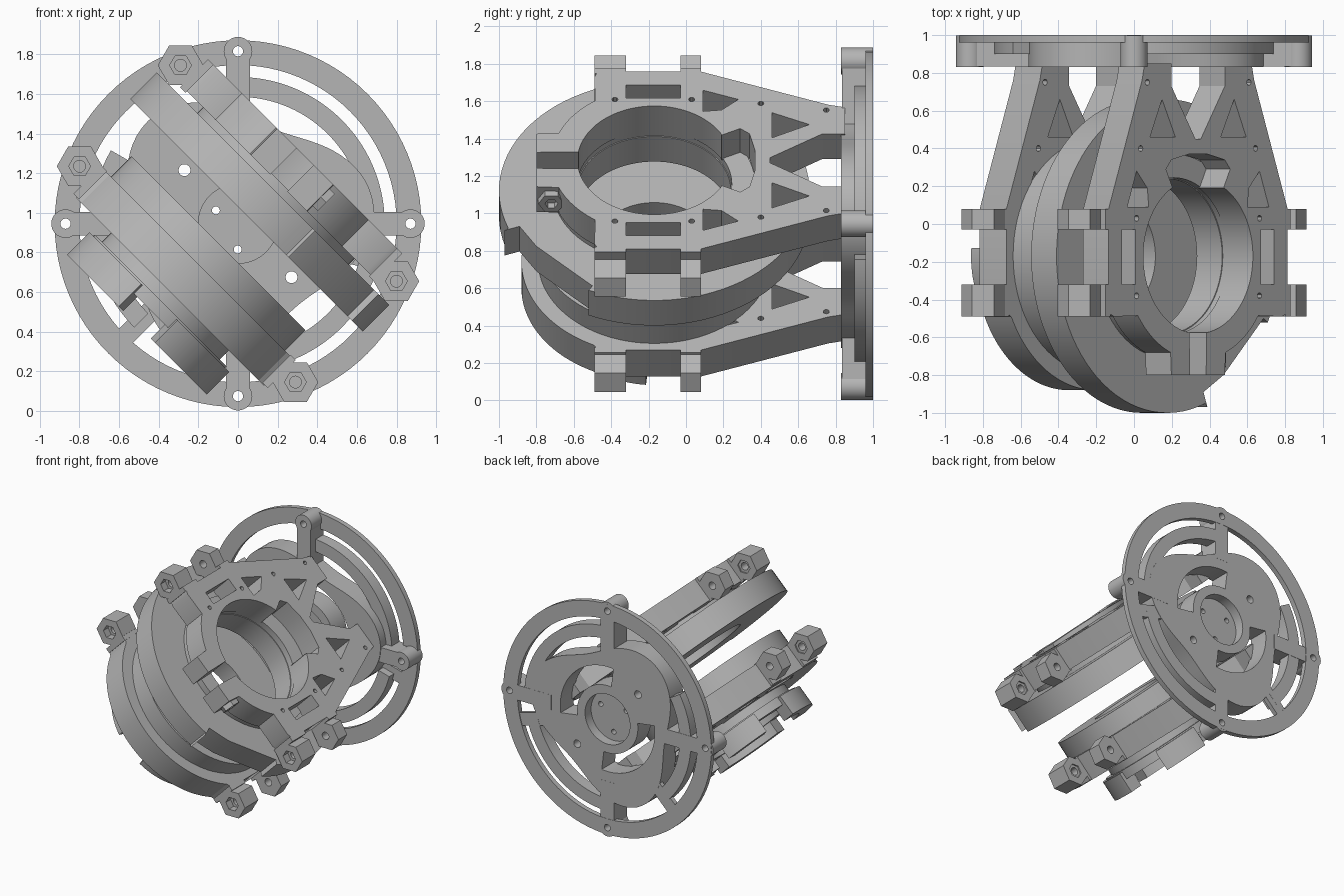
import bpy
from math import cos, sin, radians, pi, sqrt
from mathutils import Matrix, Vector

cube = bpy.data.objects.get("Cube")
if cube:
    bpy.data.objects.remove(cube)

grey = bpy.data.materials.new("plain_grey")
grey.use_nodes = True
grey.diffuse_color = (0.46, 0.46, 0.46, 1)
grey.node_tree.nodes["Principled BSDF"].inputs["Base Color"].default_value = (0.46, 0.46, 0.46, 1)

MID = Vector((0, 0, 0.945))
X, Y, Z = Vector((1, 0, 0)), Vector((0, 1, 0)), Vector((0, 0, 1))
U, N = (X - Z) / sqrt(2), (X + Z) / sqrt(2)
AXIS_Y = -0.17     # centre line of the bore


def frame(a, b, c):
    m = Matrix((a, b, c)).transposed().to_4x4()
    m.translation = MID
    return m


PLATE = frame(U, Y, N)      # sloped plates, drawn in (u, y)
BASE = frame(X, Z, -Y)      # base, drawn in (x, z)
CROSS = frame(Y, N, U)      # clamp bolts, drawn in (y, n)


def arc(r, a0=0, a1=360, cx=0, cy=0, n=64):
    count = n if a1 - a0 >= 360 else n + 1
    return [(cx + r * cos(radians(a0 + (a1 - a0) * i / n)),
             cy + r * sin(radians(a0 + (a1 - a0) * i / n))) for i in range(count)]


def bore(r, a0=0, a1=360):
    return arc(r, a0, a1, 0, AXIS_Y, 80)


def band(r0, r1, a0, a1, cy=0):
    return arc(r1, a0, a1, 0, cy) + arc(r0, a0, a1, 0, cy)[::-1]


def flip(pts):
    return [(-x, y) for x, y in reversed(pts)]


def box(x0, x1, y0, y1):
    return [(x0, y0), (x1, y0), (x1, y1), (x0, y1)]


def turn(pts, deg):
    c, s = cos(radians(deg)), sin(radians(deg))
    return [(x * c - y * s, x * s + y * c) for x, y in pts]


def prism(name, space, loops, low, high):
    """Extrude an outline with holes between two depths of a frame."""
    cu = bpy.data.curves.new(name, 'CURVE')
    cu.dimensions = '2D'
    cu.fill_mode = 'BOTH'
    cu.extrude = (high - low) / 2
    for pts in loops:
        sp = cu.splines.new('POLY')
        sp.points.add(len(pts) - 1)
        for p, (x, y) in zip(sp.points, pts):
            p.co = (x, y, 0, 1)
        sp.use_cyclic_u = True
    ob = bpy.data.objects.new(name, cu)
    bpy.context.collection.objects.link(ob)
    ob.matrix_world = space @ Matrix.Translation((0, 0, (low + high) / 2))
    bpy.ops.object.select_all(action='DESELECT')
    ob.select_set(True)
    bpy.context.view_layer.objects.active = ob
    bpy.ops.object.convert(target='MESH')
    ob = bpy.context.view_layer.objects.active
    ob.data.materials.clear()
    ob.data.materials.append(grey)
    bpy.ops.object.shade_smooth_by_angle(angle=radians(30))


# Sloped support plates: forked arms and windows; the upper one has a clamp slit
arm = [(-0.67, -0.47), (-0.67, 0.08), (-0.42, 0.76), (-0.4, 0.85), (-0.2, 0.85),
       (-0.2, 0.73), (-0.02, 0.45)]
clamp = [(-0.06, -0.8), (-0.2, -0.8)] + bore(0.55, 215, 248)[::-1] + [(-0.63, -0.49)]
pocket = [(0.24, 0.29), (0.2, 0.34), (0.07, 0.37)]
eye = [(0.19, 0.19)] + pocket + flip(pocket) + [(-0.19, 0.19)]
windows = [[(0.17, 0.46), (0.36, 0.46), (0.27, 0.66)],
           [(0.37, 0.09), (0.53, 0.09), (0.46, 0.28), (0.38, 0.19)],
           box(0.47, 0.57, -0.32, -0.03)]
windows += [arc(0.016, cx=x, cy=y, n=12)
            for x, y in [(0.43, 0.4), (0.38, 0.75), (0.46, -0.38), (0.46, 0.03)]]
holes = windows + [flip(w) for w in windows]
upper = clamp + arm + flip(clamp + arm) + bore(0.41, -81, 62) + eye + bore(0.41, 118, 261)
lower = arm + flip(arm) + bore(0.71, 207, 333)[::-1]
prism("upper_plate", PLATE, [upper] + holes, 0.29, 0.48)
prism("lower_plate", PLATE, [lower, bore(0.41, 118, 422) + eye] + holes, -0.485, -0.285)

# Hexagonal bolt bosses on the plate edges
for n in (-0.36, 0.36):
    for u in (-0.77, 0.77):
        p = U * u + N * n
        for y0, y1 in ((-0.49, -0.32), (-0.03, 0.08)):
            hexa = arc(0.115, cx=p.x, cy=p.z, n=6)
            inner = arc(0.055, cx=p.x, cy=p.z, n=6) if y0 < -0.1 else arc(0.03, cx=p.x, cy=p.z, n=16)
            prism("bolt_boss", BASE, [hexa, inner], -y1, -y0)
            a, b = sorted((u * 0.85, u * 0.9))
            mid = 0.38 if n > 0 else -0.38
            prism("boss_link", PLATE, [box(a, b, y0, y1)], mid - 0.1, mid + 0.1)
            prism("boss_socket_floor", BASE, [arc(0.06, cx=p.x, cy=p.z, n=6),
                  arc(0.03, cx=p.x, cy=p.z, n=16)], -y1 + 0.01, -y0 - 0.06)

# Large rotating ring under the upper plate, with one trimmed corner
trim = [(0.3, -0.97), (0.27, -0.89), (0.42, -0.8), (0.72, -0.5)]
prism("large_ring", PLATE, [bore(0.83, -25, 290) + trim, bore(0.41)], 0.06, 0.25)
prism("upper_spacer", PLATE, [bore(0.54), bore(0.415)], 0.24, 0.3)

# Smaller ring against the lower plate
prism("small_ring", PLATE, [bore(0.62), bore(0.3)], -0.29, -0.14)

# Clamp nut on the clamp block
prism("clamp_nut", CROSS, [arc(0.07, cx=-0.72, cy=0.39, n=6),
      arc(0.035, cx=-0.72, cy=0.39, n=6)], 0.19, 0.24)

# Drive hub beneath the lower plate: thin collar carrying raised segments
prism("hub_tube", PLATE, [bore(0.42), bore(0.35)], -0.57, -0.47)
prism("hub_collar", PLATE, [bore(0.47), bore(0.35)], -0.62, -0.55)
for a0, a1 in ((-75, -5), (35, 75), (105, 145), (175, 255)):
    prism("hub_segment", PLATE, [band(0.38, 0.5, a0, a1, AXIS_Y)], -0.72, -0.56)

# Base ring with four mounting lugs
ends = [(0.87 * cos(k * pi / 2), 0.87 * sin(k * pi / 2)) for k in range(4)]
lug_holes = [arc(0.026, cx=x, cy=y, n=20) for x, y in ends]
prism("base_ring", BASE, [arc(0.925, n=96), arc(0.8, n=96)] + lug_holes, -1, -0.96)
for k, ((x, y), hole) in enumerate(zip(ends, lug_holes)):
    prism("mounting_lug", BASE, [arc(0.072, cx=x, cy=y, n=32), hole], -0.999, -0.83)
    prism("lug_web", BASE, [turn(box(0.5, 0.83, -0.06, 0.06), 90 * k)], -0.998, -0.835)

# Rounded three-cornered base hub with curved openings around a capped centre
lobe = [(r * cos(t), r * sin(t)) for t in (i * pi / 48 for i in range(96))
        for r in [0.6 + 0.09 * cos(3 * (t - 0.15))]]
openings = [band(0.27, 0.42, a, a + 105) for a in (-8, 172)]
openings += [arc(0.03, cx=s * 0.27, cy=-s * 0.27, n=20) for s in (-1, 1)]
prism("base_hub", BASE, [lobe, arc(0.2)] + openings, -0.997, -0.83)
cap_holes = [arc(0.02, cx=0.13 * cos(a), cy=0.13 * sin(a), n=16) for a in (0.5, 2.6, 4.7)]
prism("base_hub_cap", BASE, [arc(0.21)] + cap_holes, -0.92, -0.86)

# Curved spokes between the hub and the base ring
for a0, a1 in ((0, 90), (150, 225), (270, 345)):
    prism("curved_spoke", BASE, [band(0.64, 0.74, a0, a1)], -0.996, -0.9)
    prism("spoke_tip", BASE, [turn(box(0.6, 0.82, -0.05, 0.05), a1)], -0.995, -0.96)
